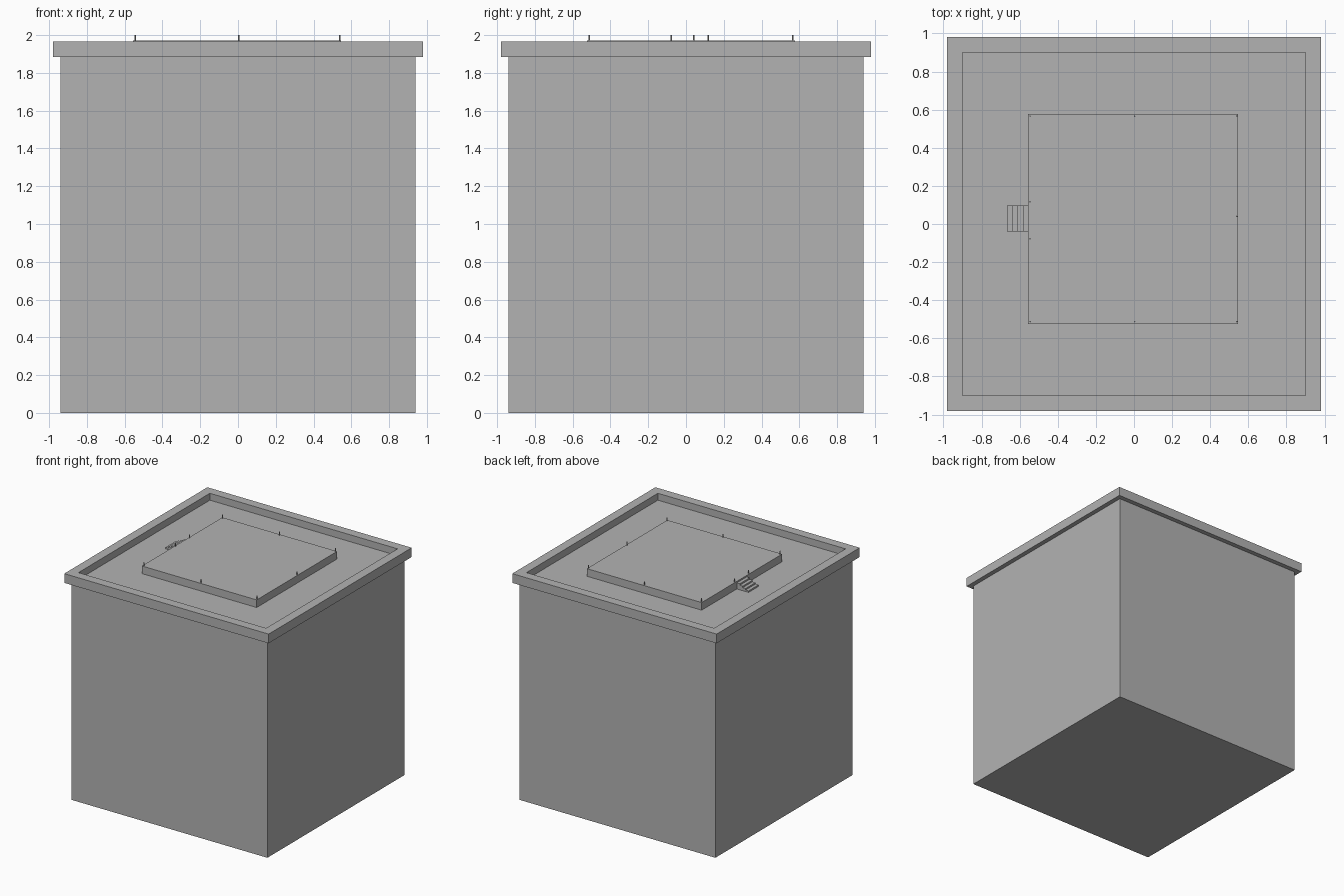
import bpy
import bmesh

cube = bpy.data.objects.get("Cube")
if cube:
    bpy.data.objects.remove(cube, do_unlink=True)

grey = bpy.data.materials.new("concrete_grey")
grey.use_nodes = True
COLOUR = (0.45, 0.45, 0.45, 1)
grey.diffuse_color = COLOUR
grey.node_tree.nodes["Principled BSDF"].inputs["Base Color"].default_value = COLOUR

ROOF, RIM, DECK = 1.905, 1.965, 1.971


def finish(name, bm):
    bmesh.ops.recalc_face_normals(bm, faces=bm.faces)
    mesh = bpy.data.meshes.new(name)
    bm.to_mesh(mesh)
    bm.free()
    mesh.materials.append(grey)
    obj = bpy.data.objects.new(name, mesh)
    bpy.context.collection.objects.link(obj)
    return obj


def box(name, x, y, z):
    """Box spanning the (low, high) pairs x, y and z."""
    bm = bmesh.new()
    bmesh.ops.create_cube(bm, size=1)
    for v in bm.verts:
        v.co = [r[0] if c < 0 else r[1] for c, r in zip(v.co, (x, y, z))]
    return finish(name, bm)


# Main block, its top forming the sunken roof
box("building_block", (-0.94, 0.94), (-0.94, 0.94), (0, ROOF))

# Overhanging parapet: one square ring
bm = bmesh.new()
loops = []
for half, z in ((0.98, 1.885), (0.98, RIM), (0.9, RIM), (0.9, 1.885)):
    loops.append([bm.verts.new((sx * half, sy * half, z))
                  for sx, sy in ((-1, -1), (1, -1), (1, 1), (-1, 1))])
for a, b in zip(loops, loops[1:] + loops[:1]):
    for i in range(4):
        j = (i + 1) % 4
        bm.faces.new((a[i], a[j], b[j], b[i]))
finish("parapet", bm)

# Raised deck
box("roof_deck", (-0.555, 0.546), (-0.524, 0.578), (ROOF, DECK))

# Steps up to the deck
STEPS = 4
for i in range(STEPS):
    top = ROOF + (DECK - ROOF) * (i + 1) / (STEPS + 1)
    x = -0.667 + 0.028 * i
    box(f"step_{i + 1}", (x, x + 0.028), (-0.04, 0.096), (ROOF, top))

# Slim posts around the deck edge
posts = [(x, y) for x in (-0.545, 0.003, 0.539) for y in (-0.512, 0.566)]
posts += [(-0.545, -0.077), (-0.545, 0.117), (0.539, 0.04)]
for n, (x, y) in enumerate(posts, 1):
    bm = bmesh.new()
    bmesh.ops.create_cone(bm, cap_ends=True, segments=8, radius1=0.004,
                          radius2=0.004, depth=2 - DECK)
    bmesh.ops.translate(bm, verts=bm.verts, vec=(x, y, (2 + DECK) / 2))
    finish(f"post_{n}", bm)
